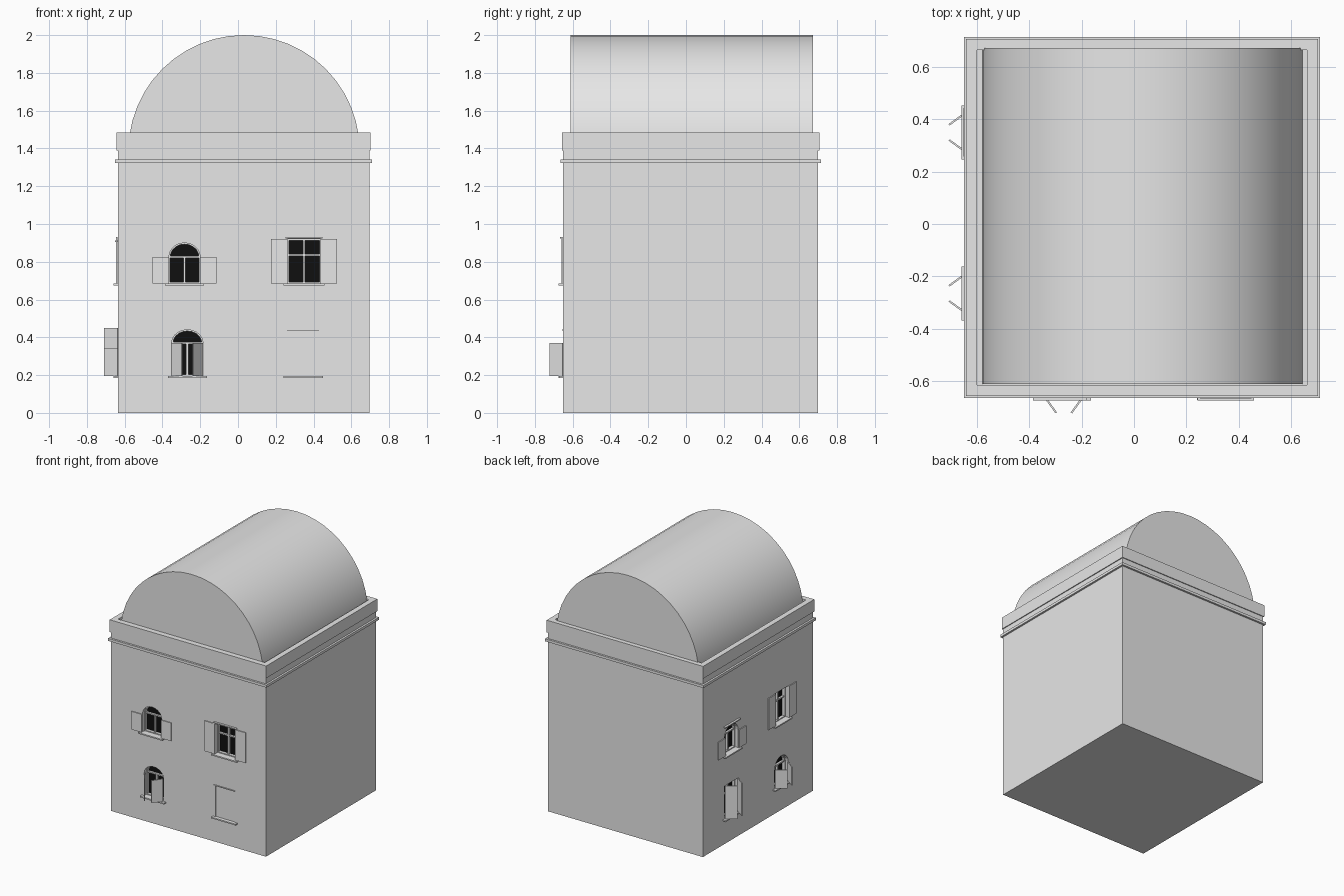
import bpy, bmesh, math
from mathutils import Matrix, Vector

if "Cube" in bpy.data.objects:
    bpy.data.objects.remove(bpy.data.objects["Cube"])


def material(name, value):
    m = bpy.data.materials.new(name)
    m.use_nodes = True
    colour = (value, value, value, 1)
    m.diffuse_color = colour
    m.node_tree.nodes["Principled BSDF"].inputs["Base Color"].default_value = colour
    return m


STONE = material("pale_grey_plaster", 0.8)
GLASS = material("black_glass", 0.005)


def make(name, bm, mat=STONE, matrix=None):
    bmesh.ops.recalc_face_normals(bm, faces=bm.faces)
    mesh = bpy.data.meshes.new(name)
    bm.to_mesh(mesh)
    bm.free()
    if matrix:
        mesh.transform(matrix)
    mesh.materials.append(mat)
    ob = bpy.data.objects.new(name, mesh)
    bpy.context.collection.objects.link(ob)
    return ob


def box(name, lo, hi, matrix=None, mat=STONE):
    lo, hi = Vector(lo), Vector(hi)
    bm = bmesh.new()
    bmesh.ops.create_cube(bm, size=1)
    for v in bm.verts:
        v.co = (lo + hi) / 2 + Vector(a * b for a, b in zip(v.co, hi - lo))
    return make(name, bm, mat, matrix)


def prism(name, profile, y0, y1, matrix=None, mat=STONE):
    """Extrude an (x, z) outline along y."""
    bm = bmesh.new()
    a = [bm.verts.new((x, y0, z)) for x, z in profile]
    b = [bm.verts.new((x, y1, z)) for x, z in profile]
    n = len(a)
    bm.faces.new(a)
    bm.faces.new(b)
    for i in range(n):
        bm.faces.new((a[i], a[(i + 1) % n], b[(i + 1) % n], b[i]))
    return make(name, bm, mat, matrix)


def ring(name, outer, inner, y0, y1, matrix=None):
    """Hollow frame between two matching (x, z) outlines."""
    bm = bmesh.new()
    loops = [[bm.verts.new((x, y, z)) for x, z in p]
             for p, y in ((outer, y0), (inner, y0), (inner, y1), (outer, y1))]
    n = len(outer)
    for k in range(4):
        a, b = loops[k], loops[(k + 1) % 4]
        for i in range(n):
            bm.faces.new((a[i], a[(i + 1) % n], b[(i + 1) % n], b[i]))
    return make(name, bm, STONE, matrix)


def opening(u, half, z0, spring, top, arched, inset=0.0):
    """Outline of a window opening, optionally shrunk by inset."""
    h = half - inset
    pts = [(u - h, z0 + inset), (u + h, z0 + inset)]
    if not arched:
        return pts + [(u + h, top - inset), (u - h, top - inset)]
    rise = top - spring - inset
    return pts + [(u + h * math.cos(math.pi * i / 10),
                   spring + rise * math.sin(math.pi * i / 10)) for i in range(11)]


def cut(target, cutter):
    cutter.hide_render = True
    mod = target.modifiers.new("opening", "BOOLEAN")
    mod.operation = "DIFFERENCE"
    mod.solver = "EXACT"
    mod.object = cutter
    bpy.context.view_layer.objects.active = target
    bpy.ops.object.modifier_apply(modifier=mod.name)
    bpy.data.objects.remove(cutter)


# Main block
X0, X1, Y0, Y1 = -0.635, 0.695, -0.65, 0.70
walls = box("walls", (X0, Y0, 0), (X1, Y1, 1.40))

# Wall frames: local x runs along the wall, -y points outwards
FRONT = Matrix.Translation((0, Y0, 0))
LEFT = Matrix.Translation((X0, 0, 0)) @ Matrix.Rotation(-math.pi / 2, 4, "Z")


def window(name, wall, u, half, z0, spring, top, arched, ajar, lintel=False):
    shape = (u, half, z0, spring, top, arched)
    cut(walls, prism("cutter", opening(*shape), -0.05, 0.06, wall))
    prism(name + "_glass", opening(*shape), 0.048, 0.058, wall, GLASS)
    ring(name + "_frame", opening(*shape), opening(*shape, 0.007), 0.025, 0.05, wall)
    # Glazing bars
    bar_z = spring if arched else z0 + (top - z0) * 0.64
    bar_top = spring if arched else top
    box(name + "_mullion", (u - 0.006, 0.03, z0), (u + 0.006, 0.05, bar_top), wall)
    box(name + "_transom", (u - half, 0.032, bar_z - 0.005),
        (u + half, 0.05, bar_z + 0.005), wall)
    # Sill and lintel ledge
    box(name + "_sill", (u - half - 0.02, -0.024, z0 - 0.01),
        (u + half + 0.02, 0.04, z0), wall)
    if lintel:
        box(name + "_lintel", (u - half - 0.01, -0.016, top + 0.004),
            (u + half + 0.01, 0, top + 0.012), wall)
    # Shutters, folded back or standing ajar
    for side, word in ((-1, "right"), (1, "left")):
        angle = math.radians(126) if ajar else 0
        hinge = wall @ Matrix.Translation((u + side * half, -0.003, 0)) \
            @ Matrix.Rotation(-side * angle, 4, "Z")
        a, b = sorted((0, side * 0.087))
        box(name + "_shutter_" + word, (a, -0.007, z0), (b, 0, spring), hinge)


# Front windows
window("front_upper_arched_window", FRONT, -0.283, 0.083, 0.685, 0.825, 0.90, True, False)
window("front_upper_square_window", FRONT, 0.35, 0.088, 0.685, 0.92, 0.92, False, False, True)
window("front_lower_arched_window", FRONT, -0.268, 0.083, 0.195, 0.37, 0.44, True, True)

# Blocked window on the front
cut(walls, box("cutter", (0.26, -0.05, 0.195), (0.43, 0.006, 0.436), FRONT))
box("blocked_window_sill", (0.24, -0.022, 0.185), (0.45, 0.006, 0.195), FRONT)
box("blocked_window_lintel", (0.25, -0.006, 0.436), (0.43, 0.006, 0.442), FRONT)

# Windows of the other pierced wall
window("side_upper_arched_window", LEFT, -0.35, 0.083, 0.685, 0.825, 0.90, True, False, True)
window("side_upper_square_window", LEFT, 0.265, 0.083, 0.685, 0.93, 0.93, False, False)
window("side_lower_square_window", LEFT, -0.35, 0.083, 0.195, 0.45, 0.45, False, True)
window("side_lower_arched_window", LEFT, 0.265, 0.083, 0.195, 0.34, 0.42, True, True)


# Cornice and parapet bands
def band(name, out, thick, z0, z1):
    def rect(d):
        return [(X0 - d, Y0 - d), (X1 + d, Y0 - d), (X1 + d, Y1 + d), (X0 - d, Y1 + d)]
    # The ring is drawn flat: swap its y and z axes
    swap = Matrix(((1, 0, 0, 0), (0, 0, 1, 0), (0, 1, 0, 0), (0, 0, 0, 1)))
    ob = ring(name, rect(out), rect(out - thick), z0, z1, swap)
    ob.data.flip_normals()


band("cornice", 0.015, 0.04, 1.322, 1.342)
band("parapet", 0.007, 0.042, 1.39, 1.485)

# Barrel vault roof
R, CX, CZ = 0.612, 0.032, 1.388
arc = [(CX + R * math.cos(math.pi * i / 24), CZ + R * math.sin(math.pi * i / 24))
       for i in range(25)]
vault = prism("barrel_roof", arc, -0.612, 0.672)
bpy.ops.object.select_all(action="DESELECT")
vault.select_set(True)
bpy.context.view_layer.objects.active = vault
bpy.ops.object.shade_smooth_by_angle(angle=math.radians(30))
